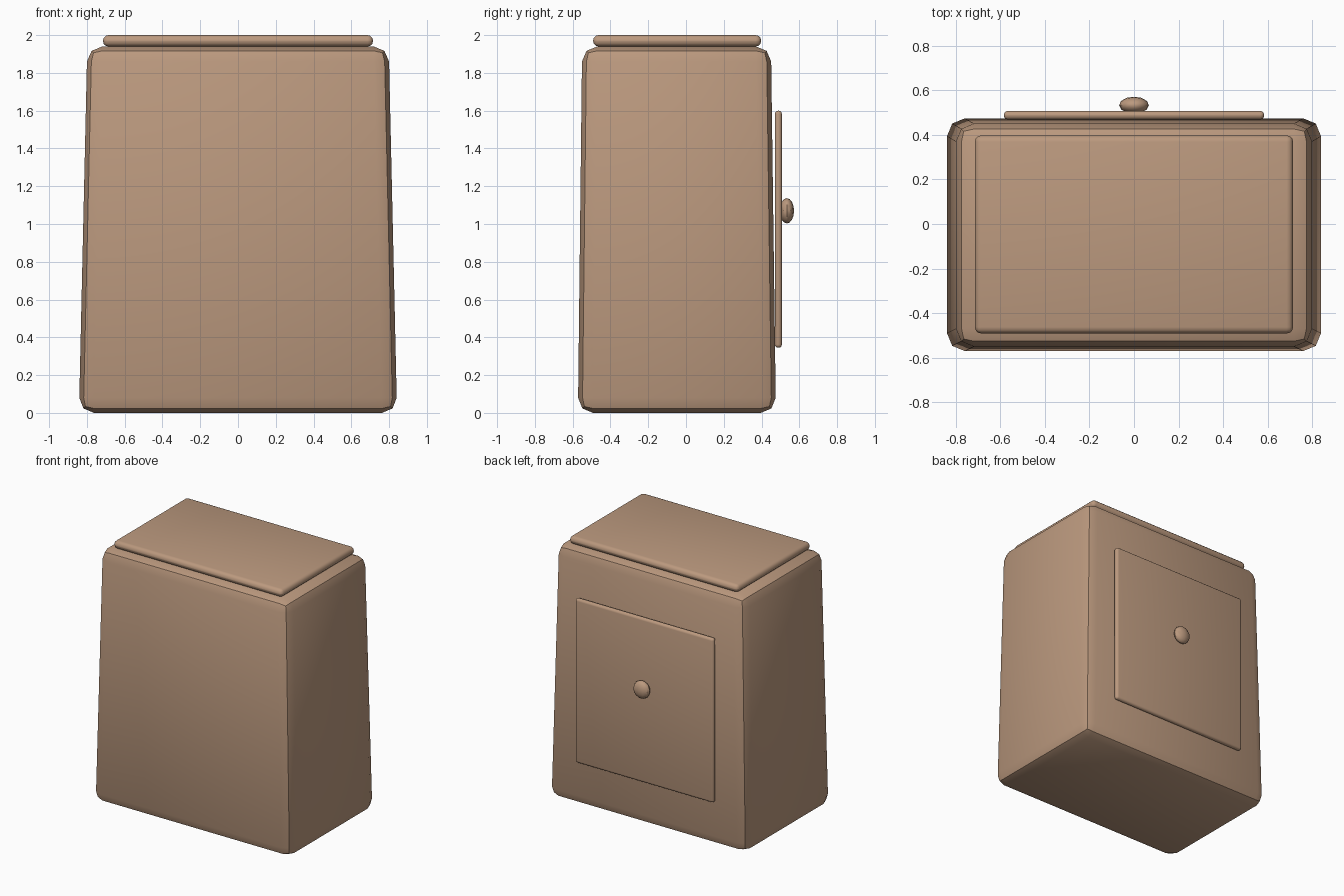
import bpy, bmesh, math

if "Cube" in bpy.data.objects:
    bpy.data.objects.remove(bpy.data.objects["Cube"])

tan = bpy.data.materials.new("tan")
tan.diffuse_color = (0.50, 0.32, 0.21, 1)
tan.use_nodes = True
tan.node_tree.nodes["Principled BSDF"].inputs["Base Color"].default_value = tan.diffuse_color


def finish(bm, name, bevel=0, segments=2):
    me = bpy.data.meshes.new(name)
    bm.to_mesh(me)
    bm.free()
    ob = bpy.data.objects.new(name, me)
    bpy.context.collection.objects.link(ob)
    me.materials.append(tan)
    bpy.ops.object.select_all(action='DESELECT')
    ob.select_set(True)
    bpy.context.view_layer.objects.active = ob
    if bevel:
        mod = ob.modifiers.new("bevel", 'BEVEL')
        mod.width, mod.segments = bevel, segments
        mod.limit_method = 'NONE'
        bpy.ops.object.modifier_apply(modifier=mod.name)
    bpy.ops.object.shade_smooth_by_angle(angle=math.radians(32))
    return ob


def tapered_box(name, z0, z1, bottom, top, bevel, segments):
    """bottom / top are (half width, y min, y max)."""
    bm = bmesh.new()
    bmesh.ops.create_cube(bm, size=2)
    for v in bm.verts:
        hw, y0, y1 = top if v.co.z > 0 else bottom
        v.co = (v.co.x * hw, y1 if v.co.y > 0 else y0, z1 if v.co.z > 0 else z0)
    return finish(bm, name, bevel, segments)


# tapered cabinet body
tapered_box("body", 0, 1.94, (0.842, -0.572, 0.476), (0.798, -0.55, 0.45), 0.08, 2)
# rounded slab on top
slab = (0.715, -0.492, 0.398)
tapered_box("top_slab", 1.94, 2.0, slab, slab, 0.029, 3)
# door panel on the back
panel = (0.585, 0.47, 0.508)
tapered_box("door_panel", 0.345, 1.60, panel, panel, 0.018, 3)

# flattened door knob
bm = bmesh.new()
bmesh.ops.create_uvsphere(bm, u_segments=12, v_segments=8, radius=1)
for v in bm.verts:
    v.co = (v.co.x * 0.067, 0.534 + v.co.y * 0.038, 1.07 + v.co.z * 0.067)
finish(bm, "door_knob")
